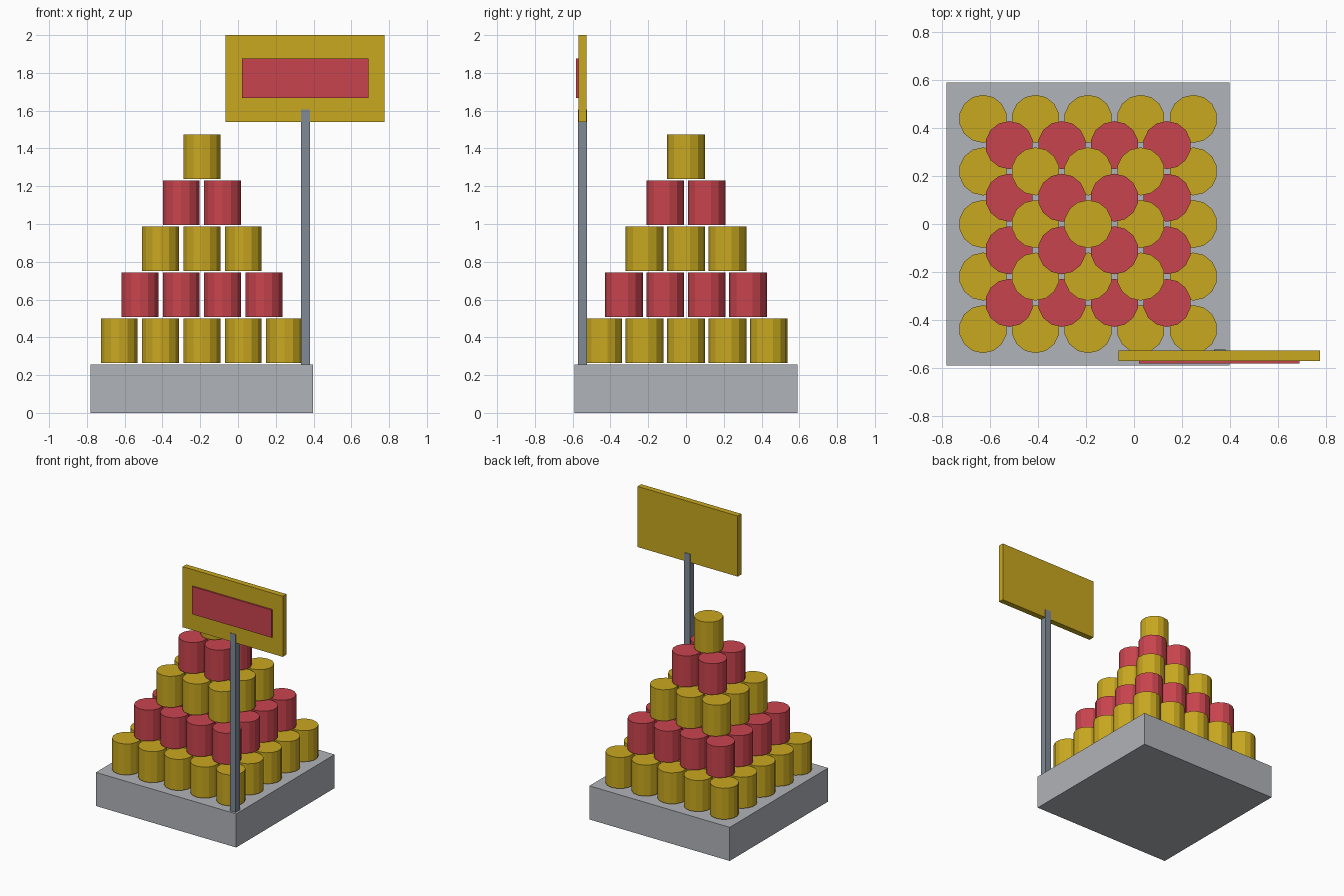
import bpy
import bmesh
from mathutils import Matrix, Vector

if "Cube" in bpy.data.objects:
    bpy.data.objects.remove(bpy.data.objects["Cube"], do_unlink=True)


def srgb(hex_code):
    vals = [int(hex_code[i:i + 2], 16) / 255 for i in (0, 2, 4)]
    return [v / 12.92 if v < 0.04045 else ((v + 0.055) / 1.055) ** 2.4 for v in vals] + [1]


def material(name, hex_code):
    mat = bpy.data.materials.new(name)
    mat.use_nodes = True
    mat.diffuse_color = srgb(hex_code)
    mat.node_tree.nodes["Principled BSDF"].inputs["Base Color"].default_value = srgb(hex_code)
    return mat


gold = material("gold", "c9a820")
red = material("red", "c9444e")
stone = material("light grey", "b0b3b8")
steel = material("steel grey", "808a96")


def add_object(name, bm, mat):
    mesh = bpy.data.meshes.new(name)
    bm.to_mesh(mesh)
    bm.free()
    mesh.materials.append(mat)
    obj = bpy.data.objects.new(name, mesh)
    bpy.context.collection.objects.link(obj)
    return obj


def box(name, low, high, mat):
    low, high = Vector(low), Vector(high)
    bm = bmesh.new()
    place = Matrix.Translation((low + high) / 2) @ Matrix.Diagonal((*(high - low), 1))
    bmesh.ops.create_cube(bm, size=1, matrix=place)
    return add_object(name, bm, mat)


# Display plinth
BASE_TOP = 0.255
box("plinth", (-0.78, -0.59, 0), (0.398, 0.59, BASE_TOP), stone)

# Pyramid of cans: each layer one can narrower, colours alternating
RADIUS, HEIGHT, SIDES = 0.1, 0.236, 14
PITCH, RISE = 0.219, 0.244
CENTRE_X = -0.191
for layer in range(5):
    count = 5 - layer
    z = BASE_TOP + 0.008 + HEIGHT / 2 + layer * RISE
    bm = bmesh.new()
    for i in range(count):
        for j in range(count):
            x = CENTRE_X + (i - (count - 1) / 2) * PITCH
            y = (j - (count - 1) / 2) * PITCH
            bmesh.ops.create_cone(bm, cap_ends=True, segments=SIDES,
                                  radius1=RADIUS, radius2=RADIUS, depth=HEIGHT,
                                  matrix=Matrix.Translation((x, y, z)))
    add_object(f"can_layer_{layer + 1}", bm, red if layer % 2 else gold)

# Sign on a post at the front corner
box("sign_post", (0.333, -0.573, BASE_TOP), (0.382, -0.523, 1.605), steel)
box("sign_board", (-0.065, -0.57, 1.54), (0.775, -0.527, 2.0), gold)
box("sign_panel", (0.02, -0.582, 1.667), (0.69, -0.565, 1.877), red)
